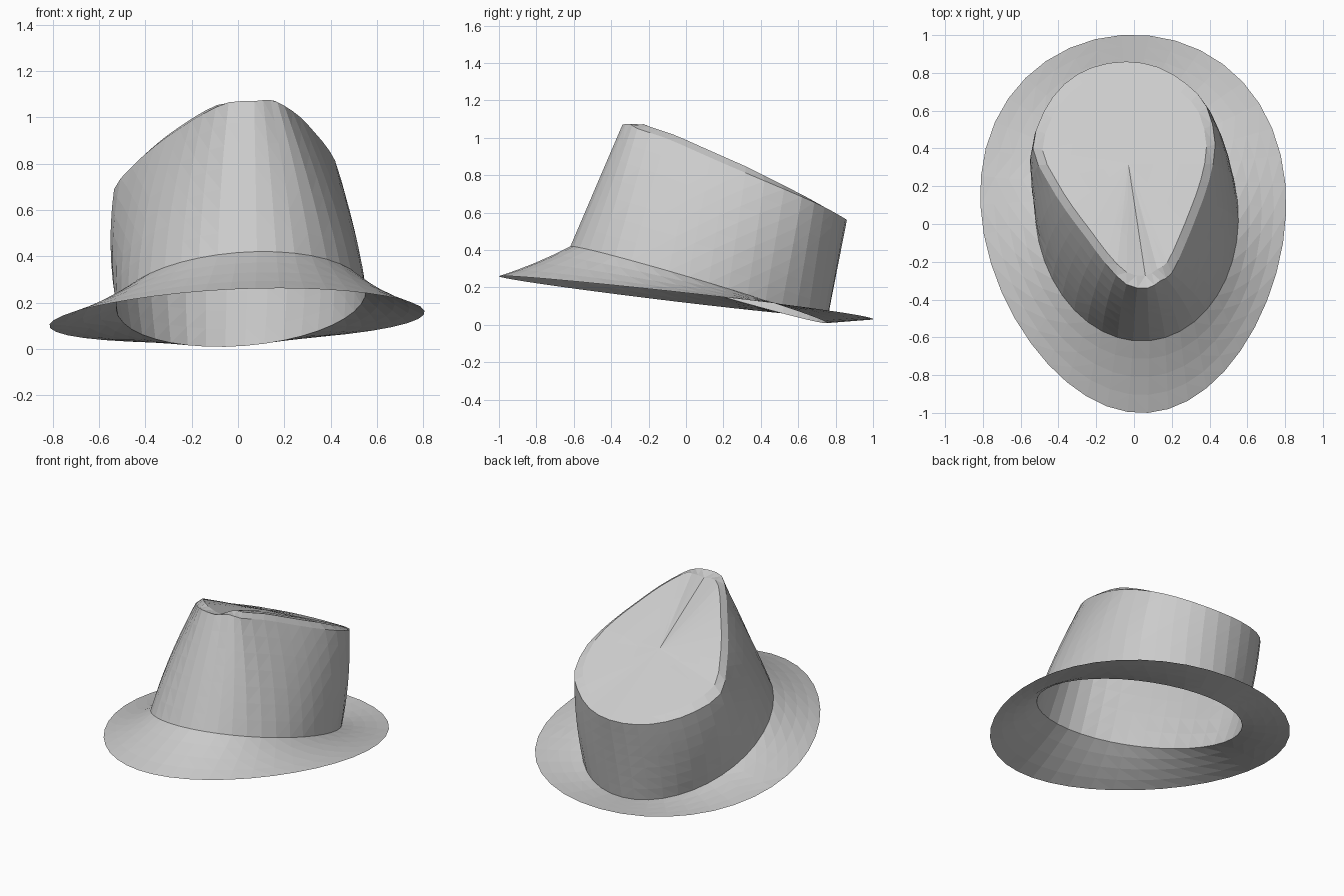
import bpy, bmesh
from math import sin, cos, pi
from mathutils import Vector

old = bpy.data.objects.get("Cube")
if old:
    bpy.data.objects.remove(old)

SEG = 40

felt = bpy.data.materials.new("grey_felt")
felt.use_nodes = True
felt.diffuse_color = (0.6, 0.6, 0.6, 1)
felt.node_tree.nodes["Principled BSDF"].inputs["Base Color"].default_value = (0.6, 0.6, 0.6, 1)

# Top edge of the crown, from the front tip round by +x, lopsided on purpose
RIM = [Vector(p) for p in (
    (.07, -.34, 1.07), (.14, -.3, 1.075), (.2, -.26, 1.05), (.27, -.11, 1),
    (.335, .05, .93), (.395, .22, .855), (.43, .42, .77), (.385, .62, .685),
    (.28, .74, .63), (.13, .83, .58), (-.04, .86, .56),
    (-.22, .83, .565), (-.37, .74, .59), (-.48, .59, .63), (-.535, .4, .69),
    (-.46, .23, .785), (-.36, .07, .875), (-.255, -.07, .95), (-.15, -.21, 1.015),
    (-.04, -.32, 1.065))]


def rim(a):
    """Smooth position on the closed top edge; angle 0 is the front."""
    s = a / (2 * pi) * len(RIM)
    i = int(s + 1e-6)
    t = s - i
    p, q, r, w = (RIM[(i + k) % len(RIM)] for k in (-1, 0, 1, 2))
    return (2 * q + (r - p) * t + (2 * p - 5 * q + 4 * r - w) * t * t
            + (3 * q - p - 3 * r + w) * t ** 3) / 2


def slant(x, y, z, turn, roll):
    """Turn and roll an outline a little, as if worn at a slant."""
    return Vector((x - turn * y, y + turn * x, z + roll * x))


def base(a):
    y = .065 - .685 * cos(a)
    return slant(.535 * sin(a) + .02, y, .42 - .3 * (y + .62), .1, .02)


def edge(a):
    y = -cos(a)
    return slant(.8 * sin(a) * (1 - .14 * cos(a)) + .005, y, .145 - .116 * y, .07, .025)


def ring(func):
    return [func(2 * pi * i / SEG) for i in range(SEG)]


def build(name, rings, tip=None):
    bm = bmesh.new()
    loops = [[bm.verts.new(p) for p in r] for r in rings]
    for lo, hi in zip(loops, loops[1:]):
        for i in range(SEG):
            j = (i + 1) % SEG
            bm.faces.new((lo[i], lo[j], hi[j], hi[i]))
    if tip:
        top = bm.verts.new(tip)
        for i in range(SEG):
            bm.faces.new((loops[-1][i], loops[-1][(i + 1) % SEG], top))
    bmesh.ops.triangulate(bm, faces=bm.faces[:])
    mesh = bpy.data.meshes.new(name)
    bm.to_mesh(mesh)
    bm.free()
    mesh.materials.append(felt)
    bpy.context.collection.objects.link(bpy.data.objects.new(name, mesh))


# Crown wall, bulging slightly at the sides
def wall(h):
    def point(a):
        p = base(a).lerp(rim(a), h)
        p.x += .1 * h * (1 - h) * sin(a)
        return p
    return ring(point)


# Top panel: a narrow sloping strip inside the edge, then a nearly flat panel
CENTRE = Vector((-.03, .32, .825))


def panel(s, lift):
    def point(a):
        p = rim(a)
        q = p.lerp(CENTRE, s)
        q.z += lift * max(0, min(1, (.8 - p.y) * 2)) * min(1, abs(sin(a)) * 2)
        return q
    return ring(point)


build("crown", [wall(i / 7) for i in range(8)]
      + [panel(.1, .035), panel(.4, .025), panel(.7, .01)], CENTRE)


# Brim, dipping a little between the crown and the outer edge
def brim(h):
    def point(a):
        p = base(a).lerp(edge(a), h)
        p.z -= .04 * h * (1 - h) * (1 + cos(a)) / 2
        return p
    return ring(point)


build("brim", [brim(1 - i / 4) for i in range(5)])
